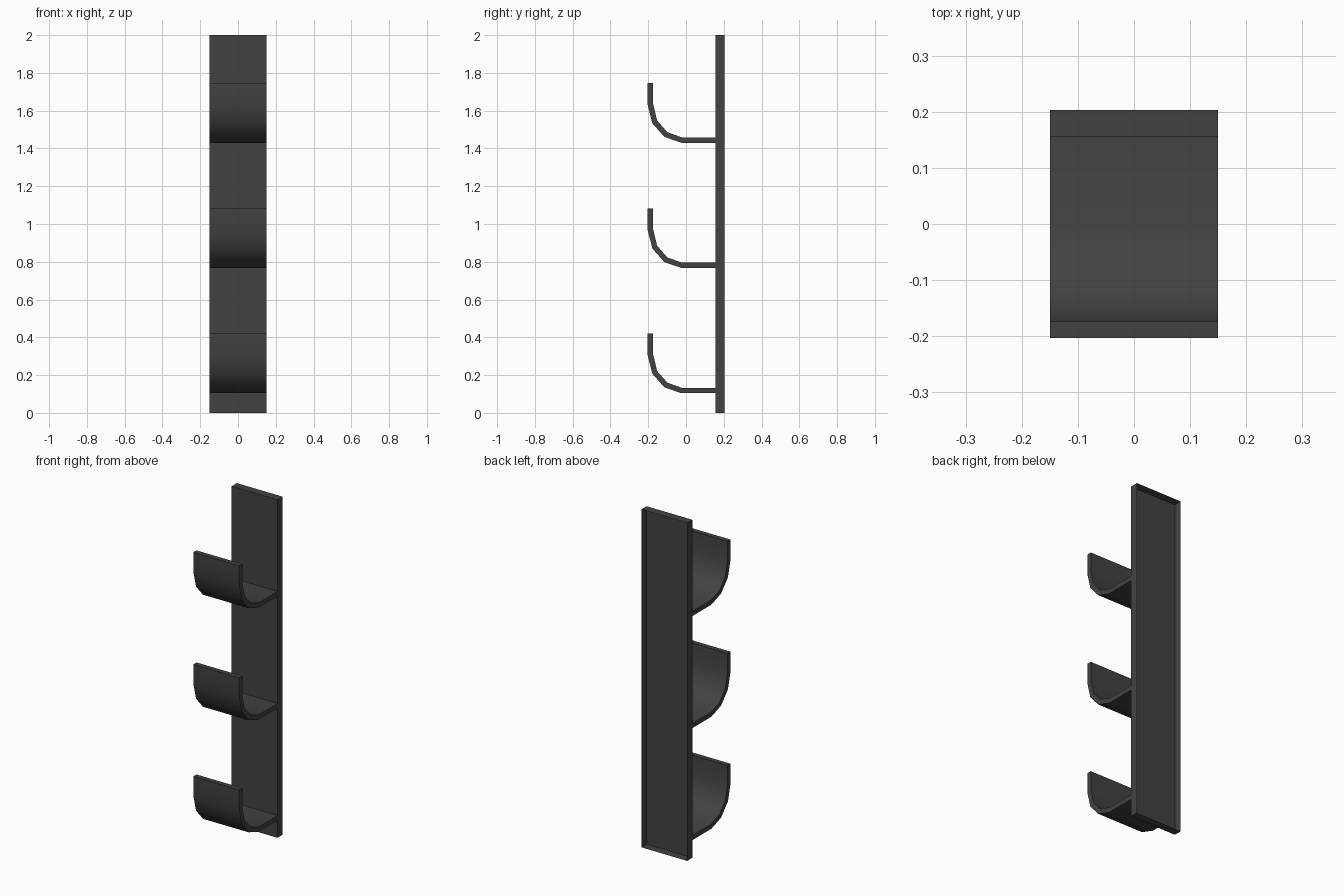
import bpy, bmesh, math

if "Cube" in bpy.data.objects:
    bpy.data.objects.remove(bpy.data.objects["Cube"])

W = 0.15            # half width
FRONT, BACK = 0.155, 0.203

mat = bpy.data.materials.new("charcoal")
mat.diffuse_color = (0.055, 0.055, 0.055, 1)
mat.use_nodes = True
mat.node_tree.nodes["Principled BSDF"].inputs["Base Color"].default_value = mat.diffuse_color


def finish(name, bm):
    me = bpy.data.meshes.new(name)
    bm.to_mesh(me)
    bm.free()
    me.materials.append(mat)
    ob = bpy.data.objects.new(name, me)
    bpy.context.collection.objects.link(ob)
    return ob


# back board: thin box, open at the rear
bm = bmesh.new()
bmesh.ops.create_cube(bm, size=1)
for v in bm.verts:
    v.co = (v.co.x * 2 * W, (FRONT + BACK) / 2 + v.co.y * (BACK - FRONT), 1 + v.co.z * 2)
bm.normal_update()
rear = [f for f in bm.faces if f.normal.y > 0.9]
bmesh.ops.delete(bm, geom=rear, context='FACES_ONLY')
finish("back_board", bm)

# curved holders: outer and inner side profile (y, z), extruded across x
outer = [(-0.203, 0.42), (-0.203, 0.305), (-0.178, 0.207),
         (-0.114, 0.135), (-0.024, 0.104), (FRONT, 0.104)]
inner = [(-0.174, 0.42), (-0.174, 0.31), (-0.153, 0.222),
         (-0.099, 0.16), (-0.02, 0.132), (FRONT, 0.132)]

for i in range(3):
    dz = 0.663 * i
    bm = bmesh.new()
    profile = outer + inner[::-1]
    side = bm.faces.new([bm.verts.new((-W, y, z + dz)) for y, z in profile])
    ext = bmesh.ops.extrude_face_region(bm, geom=[side], use_keep_orig=True)
    moved = [g for g in ext["geom"] if isinstance(g, bmesh.types.BMVert)]
    bmesh.ops.translate(bm, verts=moved, vec=(2 * W, 0, 0))
    bmesh.ops.recalc_face_normals(bm, faces=bm.faces)
    ob = finish(f"holder_{i + 1}", bm)
    bpy.ops.object.select_all(action='DESELECT')
    ob.select_set(True)
    bpy.context.view_layer.objects.active = ob
    bpy.ops.object.shade_smooth_by_angle(angle=math.radians(40))
